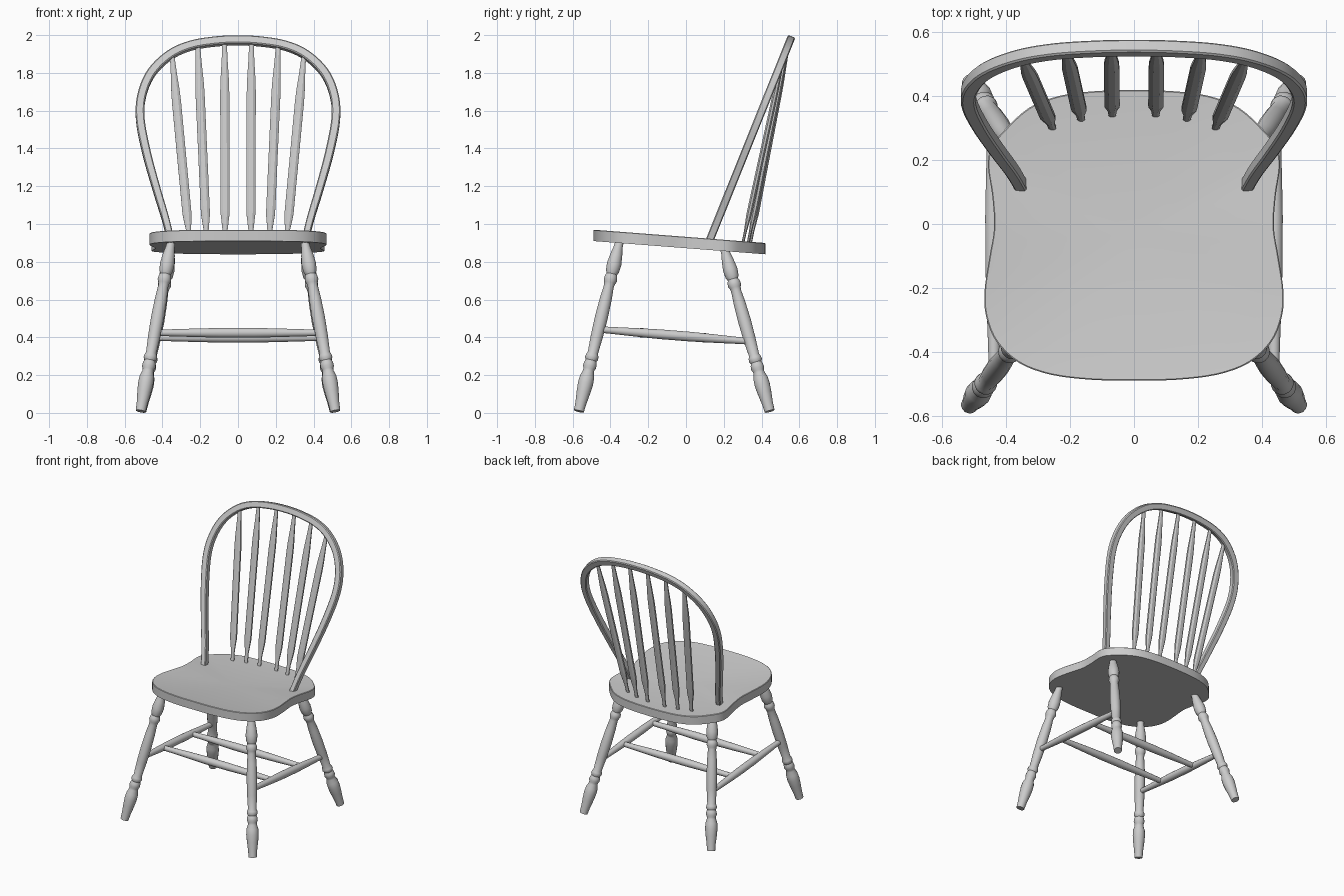
import bpy, bmesh, math
from mathutils import Vector

if "Cube" in bpy.data.objects:
    bpy.data.objects.remove(bpy.data.objects["Cube"], do_unlink=True)

GREY = (0.6, 0.6, 0.6, 1)
wood = bpy.data.materials.new("painted grey wood")
wood.use_nodes = True
wood.diffuse_color = GREY
wood.node_tree.nodes["Principled BSDF"].inputs["Base Color"].default_value = GREY


def loft(name, rings, sharp=40):
    """Skin a list of equal-sized closed rings and cap both ends."""
    bm = bmesh.new()
    loops = [[bm.verts.new(p) for p in ring] for ring in rings]
    n = len(loops[0])
    for a, b in zip(loops, loops[1:]):
        for i in range(n):
            j = (i + 1) % n
            bm.faces.new((a[i], a[j], b[j], b[i]))
    bm.faces.new(loops[0])
    bm.faces.new(loops[-1])
    bmesh.ops.recalc_face_normals(bm, faces=bm.faces)
    mesh = bpy.data.meshes.new(name)
    bm.to_mesh(mesh)
    bm.free()
    mesh.materials.append(wood)
    mesh.polygons.foreach_set("use_smooth", [True] * len(mesh.polygons))
    mesh.set_sharp_from_angle(angle=math.radians(sharp))
    obj = bpy.data.objects.new(name, mesh)
    bpy.context.collection.objects.link(obj)
    return obj


def spline(points, steps=5):
    """Smooth curve through the given points, open ended."""
    pts = [Vector(p) for p in points]
    pts = [2 * pts[0] - pts[1]] + pts + [2 * pts[-1] - pts[-2]]
    out = []
    for a, b, c, d in zip(pts, pts[1:], pts[2:], pts[3:]):
        for k in range(steps):
            t = k / steps
            out.append(0.5 * (2 * b + (c - a) * t + (2 * a - 5 * b + 4 * c - d) * t ** 2
                              + (3 * b - a - 3 * c + d) * t ** 3))
    return out + [pts[-2]]


def turned(name, start, end, profile, sides=16, flat=1.0, sharp=40):
    """Turned rod between two points; profile holds (fraction, radius)."""
    start, end = Vector(start), Vector(end)
    d = (end - start).normalized()
    ref = Vector((0, 0, 1)) if abs(d.x) > 0.8 else Vector((1, 0, 0))
    u = (ref - d * ref.dot(d)).normalized()
    v = d.cross(u)
    angles = [math.tau * (i + 0.5) / sides for i in range(sides)]
    rings = [[start.lerp(end, t) + r * (math.cos(a) * u + flat * math.sin(a) * v)
              for a in angles] for t, r in profile]
    return loft(name, rings, sharp)


# Saddle seat: wavy outline, sloping to the back, hollowed on top
right_half = [(0, -0.49), (0.13, -0.488), (0.26, -0.472), (0.36, -0.435), (0.43, -0.37),
              (0.463, -0.29), (0.468, -0.21), (0.452, -0.1), (0.438, -0.01), (0.444, 0.09),
              (0.457, 0.18), (0.447, 0.24), (0.405, 0.295), (0.327, 0.365), (0.23, 0.402),
              (0.12, 0.416), (0, 0.42)]
half = spline(right_half, 4)
outline = half + [Vector((-p.x, p.y)) for p in half[-2:0:-1]]


def seat_ring(scale, drop):
    ring = []
    for p in outline:
        x, y = p.x * scale, -0.03 + (p.y + 0.03) * scale
        ring.append((x, y, 0.932 - 0.077 * y - drop))
    return ring


seat_rings = [seat_ring(1, 0.06), seat_ring(1, 0.003), seat_ring(0.993, 0)]
seat_rings += [seat_ring(s, 0.02 * (1 - s * s)) for s in (0.93, 0.84, 0.72, 0.58, 0.42, 0.25, 0.08)]
loft("seat", seat_rings)

# Bow back: rounded bar swept along a hoop in a leaning plane
LEAN = 0.402


def lean_y(z):
    return 0.12 + (z - 0.9) * LEAN


hoop = [(0.35, 0.885), (0.382, 1.02), (0.43, 1.18), (0.485, 1.38), (0.518, 1.56), (0.507, 1.69),
        (0.455, 1.805), (0.36, 1.895), (0.25, 1.944), (0.12, 1.966), (0, 1.972)]
hoop += [(-x, z) for x, z in hoop[-2::-1]]
path = [Vector((p.x, lean_y(p.y), p.y)) for p in spline(hoop)]
normal = Vector((0, 1, -LEAN)).normalized()
section = [(1, 0.75), (0.75, 1), (-0.75, 1), (-1, 0.75), (-1, -0.75), (-0.75, -1), (0.75, -1), (1, -0.75)]
bow_rings = []
for i, p in enumerate(path):
    tangent = (path[min(i + 1, len(path) - 1)] - path[max(i - 1, 0)]).normalized()
    across = tangent.cross(normal)
    w = 0.018 + 0.005 * min(1, (p.z - 0.88) / 0.6)
    bow_rings.append([p + across * (w * a) + normal * (0.021 * b) for a, b in section])
loft("bow_back", bow_rings, 30)

# Profiles of the turned parts
leg_profile = [(0, 0.022), (0.04, 0.024), (0.09, 0.033), (0.14, 0.039), (0.18, 0.036), (0.2, 0.028),
               (0.215, 0.034), (0.235, 0.036), (0.25, 0.03), (0.27, 0.027), (0.34, 0.032),
               (0.45, 0.035), (0.56, 0.033), (0.66, 0.028), (0.675, 0.034), (0.69, 0.036),
               (0.705, 0.029), (0.72, 0.034), (0.74, 0.036), (0.755, 0.03), (0.77, 0.03),
               (0.8, 0.039), (0.84, 0.041), (0.89, 0.037), (0.95, 0.03), (1, 0.027)]
rail_profile = [(0, 0.017), (0.1, 0.019), (0.25, 0.023), (0.4, 0.026),
                (0.6, 0.026), (0.75, 0.023), (0.9, 0.019), (1, 0.017)]
spindle_profile = [(0, 0.013), (0.07, 0.014), (0.15, 0.025), (0.18, 0.026), (0.5, 0.026),
                   (0.76, 0.026), (0.82, 0.024), (0.92, 0.017), (1, 0.013)]

for side, word in ((1, "left"), (-1, "right")):
    # Splayed legs
    turned(f"front_leg_{word}", (side * 0.352, -0.35, 0.915), (side * 0.515, -0.567, 0.009), leg_profile)
    turned(f"back_leg_{word}", (side * 0.352, 0.2, 0.88), (side * 0.512, 0.443, 0.009), leg_profile)
    # Side stretcher
    turned(f"side_stretcher_{word}", (side * 0.438, -0.46, 0.442), (side * 0.442, 0.345, 0.378), rail_profile)
    # Flattened back spindles
    rods = [((0.068, 0.35, 0.89), (0.071, 1.955)), ((0.165, 0.337, 0.89), (0.212, 1.94)),
            ((0.255, 0.31, 0.895), (0.348, 1.885))]
    for i, ((x, y, z), (tx, tz)) in enumerate(rods):
        turned(f"spindle_{word}_{i + 1}", (side * x, y - 0.01, z), (side * tx, lean_y(tz), tz),
               spindle_profile, 8, 0.6, 30)

# Cross stretchers between the side stretchers
for word, t in (("front", 0.28), ("back", 0.69)):
    y, z = -0.46 + 0.805 * t, 0.442 - 0.064 * t
    turned(f"cross_stretcher_{word}", (-0.44, y, z), (0.44, y, z), rail_profile)
